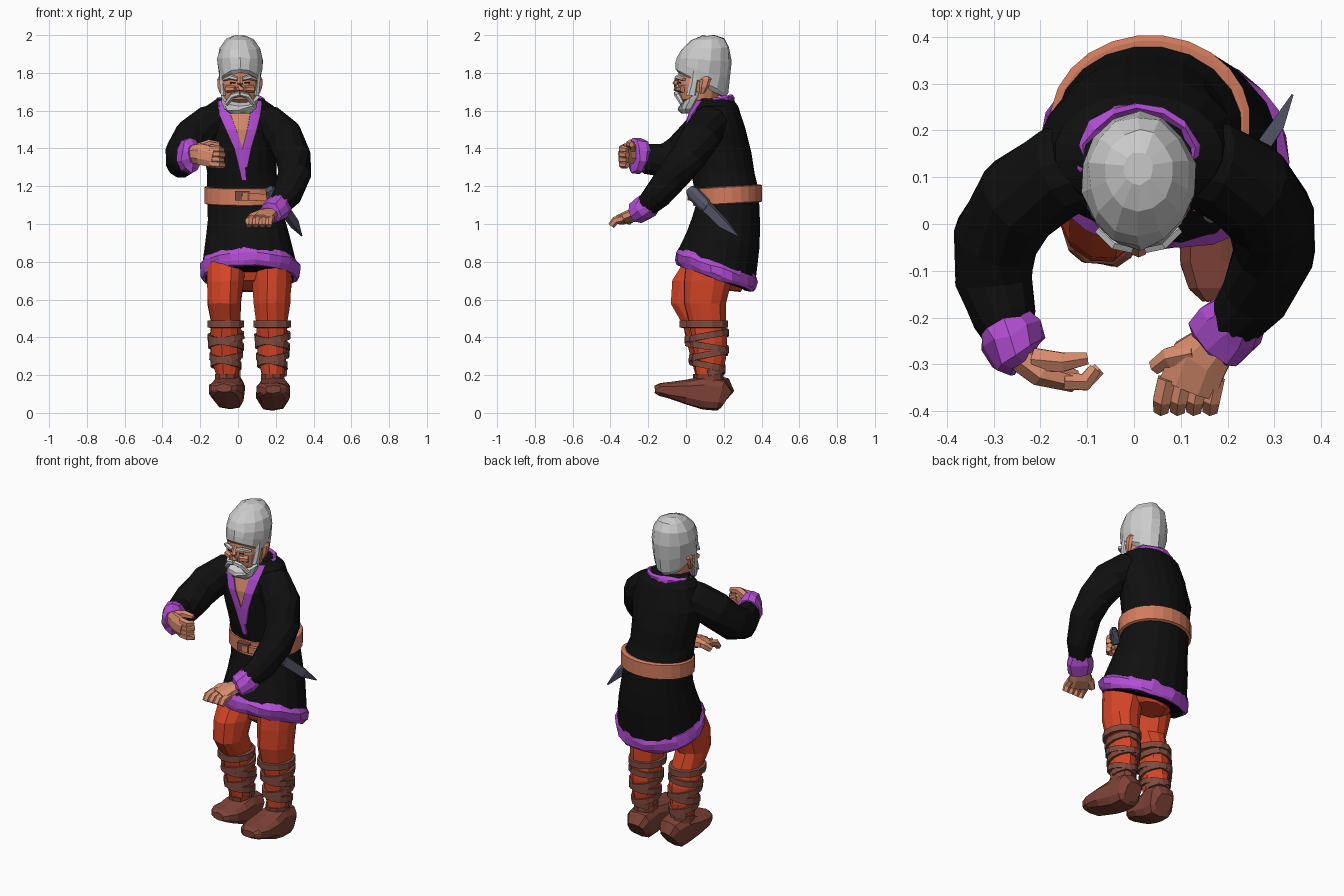
import bpy, bmesh, math, random
from mathutils import Vector

random.seed(4)


def mat(name, r, g, b):
    m = bpy.data.materials.new(name)
    m.diffuse_color = (r, g, b, 1)
    return m


BLACK = mat("black_cloth", .005, .005, .005)
PURPLE = mat("purple_trim", .45, .075, .66)
RED = mat("red_cloth", .67, .06, .02)
BROWN = mat("boot_leather", .21, .055, .038)
STRAP = mat("strap_leather", .21, .07, .05)
SKIN = mat("skin", .68, .26, .15)
BELT = mat("belt_leather", .64, .2, .11)
STEEL = mat("dark_steel", .09, .09, .14)
DARK = mat("dark_eye", .08, .03, .02)


def build(name, rings, material, jitter=0.0, cap=True):
    """Skin a list of point rings into a mesh object."""
    bm = bmesh.new()
    rows = []
    for ring in rings:
        rows.append([bm.verts.new(p + Vector([random.uniform(-jitter, jitter) for _ in range(3)]))
                     for p in ring])
    n = len(rows[0])
    for a, b in zip(rows, rows[1:]):
        for i in range(n if cap else n - 1):
            j = (i + 1) % n
            bm.faces.new((a[i], a[j], b[j], b[i]))
    if cap:
        bm.faces.new(rows[0])
        bm.faces.new(rows[-1])
    bmesh.ops.recalc_face_normals(bm, faces=bm.faces)
    me = bpy.data.meshes.new(name)
    bm.to_mesh(me)
    bm.free()
    if material:
        me.materials.append(material)
    ob = bpy.data.objects.new(name, me)
    bpy.context.collection.objects.link(ob)
    return ob


def loft(name, secs, material, n=16, jitter=0.0):
    """Level elliptical sections (x, y, z, rx, ry, slope along y)."""
    rings = []
    for s in secs:
        x, y, z, rx, ry = s[:5]
        k = s[5] if len(s) > 5 else 0
        angs = [2 * math.pi * (i + .5) / n for i in range(n)]
        rings.append([Vector((x + rx * math.cos(a), y + ry * math.sin(a), z + k * ry * math.sin(a)))
                      for a in angs])
    return build(name, rings, material, jitter)


def tube(name, pts, material, n=8, jitter=0.0, power=1.0):
    """Path points (x, y, z, side radius, upright radius); power below 1 squares the section."""
    ps = [Vector(p[:3]) for p in pts]
    sq = lambda c: math.copysign(abs(c) ** power, c)
    rings = []
    for i, p in enumerate(pts):
        t = (ps[min(i + 1, len(ps) - 1)] - ps[max(i - 1, 0)]).normalized()
        u = t.cross(Vector((0, 0, 1))).normalized()
        v = u.cross(t)
        ru, rv = p[3], p[-1]
        angs = [2 * math.pi * (k + .5) / n for k in range(n)]
        rings.append([ps[i] + u * ru * sq(math.cos(a)) + v * rv * sq(math.sin(a)) for a in angs])
    return build(name, rings, material, jitter)


def section_at(secs, z):
    for a, b in zip(secs, secs[1:]):
        if b[2] <= z <= a[2]:
            f = (a[2] - z) / (a[2] - b[2])
            return [a[i] + f * (b[i] - a[i]) for i in range(5)]
    return secs[0][:5]


# Tunic, hem, lining and belt
torso = [(.01, .15, 1.665, .12, .095), (.01, .155, 1.625, .18, .122), (.01, .16, 1.5, .215, .158),
         (.01, .178, 1.38, .195, .17), (.02, .195, 1.27, .185, .17), (.035, .215, 1.18, .203, .172),
         (.035, .22, 1.1, .2, .17), (.045, .212, 1.02, .207, .182, -.08),
         (.053, .197, .92, .226, .195, -.2), (.06, .165, .79, .25, .208, -.36)]
loft("tunic", torso, BLACK, 20)
loft("tunic_hem", [(.06, .165, .8, .248, .206, -.36), (.062, .16, .775, .266, .216, -.36),
                   (.062, .157, .735, .266, .214, -.36), (.062, .155, .712, .25, .2, -.36)],
     PURPLE, 24, .007)
loft("tunic_lining", [(.06, .155, .73, .235, .19, -.36), (.06, .155, .708, .235, .188, -.36)], BLACK, 24)
loft("belt", [(.035, .22, 1.105, .2, .172, .06), (.035, .22, 1.11, .214, .184, .06),
              (.035, .22, 1.195, .214, .184, .06), (.035, .22, 1.2, .2, .172, .06)], BELT, 24)
tube("buckle", [(-.015, .027, 1.15, .02, .035), (.06, .027, 1.15, .02, .035)], STRAP, 4)
tube("belt_end", [(.02, .02, 1.145, .018, .028), (.15, .045, 1.14, .018, .026)], BELT, 4)


# Open neckline: patches lying on the chest
def chest_patch(name, rows, material, lift):
    rings = []
    for z, x0, x1 in rows:
        cx, cy, _, rx, ry = section_at(torso, z)
        xs = [x0 + (x1 - x0) * i / 4 for i in range(5)]
        rings.append([Vector((x, cy - lift - ry * math.sqrt(max(0, 1 - ((x - cx) / rx) ** 2)), z))
                      for x in xs])
    return build(name, rings, material, cap=False)


chest_patch("bare_chest", [(1.64, -.08, .1), (1.58, -.06, .085), (1.5, -.03, .06), (1.4, .01, .035)],
            SKIN, .008)
for nm, rows in (("collar_left", [(1.655, -.105, -.06), (1.58, -.1, -.04), (1.5, -.065, -.01),
                                  (1.4, -.02, .025), (1.3, .005, .04), (1.23, .02, .045)]),
                 ("collar_right", [(1.655, .08, .125), (1.58, .065, .12), (1.5, .05, .1),
                                   (1.4, .025, .07), (1.3, .03, .05)])):
    ob = chest_patch(nm, rows, PURPLE, .015)
    sol = ob.modifiers.new("thickness", "SOLIDIFY")
    sol.thickness = .012
arc = [math.radians(a) for a in range(-40, 221, 26)]
tube("neck_collar", [(.01 + .118 * math.cos(a), .15 + .094 * math.sin(a), 1.645 + .012 * math.sin(a),
                      .014, .026) for a in arc], PURPLE, 6, .006)

# Arms, cuffs and hands
tube("sleeve_left", [(-.06, .14, 1.56, .09), (-.15, .115, 1.53, .1), (-.24, .055, 1.46, .1, .105),
                     (-.295, -.03, 1.37, .093, .102), (-.3, -.12, 1.335, .085, .092),
                     (-.277, -.2, 1.345, .07, .084), (-.268, -.235, 1.36, .055, .07)], BLACK, 12)
tube("sleeve_right", [(.07, .14, 1.56, .09), (.16, .125, 1.53, .1), (.24, .08, 1.465, .103),
                      (.292, .015, 1.36, .095), (.3, -.06, 1.265, .088), (.262, -.15, 1.155, .076),
                      (.215, -.21, 1.095, .06)], BLACK, 12)
tube("cuff_left", [(-.277, -.21, 1.36, .06, .075), (-.265, -.24, 1.362, .07, .098),
                   (-.245, -.28, 1.365, .064, .092), (-.235, -.29, 1.365, .04, .05)], PURPLE, 10, .007)
tube("cuff_right", [(.232, -.19, 1.112, .06, .06), (.21, -.215, 1.085, .077, .066),
                    (.175, -.255, 1.06, .07, .062), (.165, -.265, 1.055, .045, .035)], PURPLE, 10, .007)
tube("palm_left", [(-.26, -.265, 1.37, .04, .045), (-.2, -.315, 1.37, .034, .06),
                   (-.13, -.335, 1.355, .026, .06)], SKIN, 8)
tube("palm_right", [(.19, -.24, 1.065, .045, .03), (.14, -.29, 1.042, .068, .034),
                    (.115, -.35, 1.022, .068, .028)], SKIN, 8)
for i in range(4):
    z = 1.315 + .027 * i
    tube("finger_left", [(-.15, -.335, z + .005, .021), (-.105, -.338, z, .021),
                         (-.075 - .008 * (i % 2), -.31, z - .004, .016)], SKIN, 6)
    x = .06 + .035 * i
    tube("finger_right", [(x + .01, -.33, 1.03, .022), (x, -.375, 1.018, .022),
                          (x - .002, -.396, .99, .018)], SKIN, 6)
tube("thumb_left", [(-.21, -.29, 1.4, .028), (-.15, -.295, 1.425, .023), (-.1, -.287, 1.42, .015)], SKIN, 6)
tube("thumb_right", [(.13, -.275, 1.05, .03), (.075, -.285, 1.035, .024), (.045, -.305, 1.01, .018)], SKIN, 6)

# Head, hair, beard and face
loft("head", [(.01, .125, 1.56, .075, .08), (.01, .11, 1.62, .075, .085), (.01, .07, 1.66, .09, .1),
              (.01, .07, 1.74, .104, .115), (.01, .085, 1.84, .1, .12)], SKIN, 14)
loft("hair", [(.01, .08, 1.735, .09, .122, -.55), (.01, .083, 1.755, .108, .137, -.45),
              (.01, .09, 1.81, .118, .144, -.28), (.01, .096, 1.87, .122, .142, -.08),
              (.01, .103, 1.93, .107, .128, .06), (.01, .112, 1.977, .072, .088, .06),
              (.01, .12, 1.996, .03, .035)], None, 14, .004)
loft("beard", [(.01, .005, 1.585, .055, .03), (.01, .012, 1.61, .085, .05, .2),
               (.01, .032, 1.655, .097, .075, .6), (.01, .04, 1.685, .104, .076, .8),
               (.01, .05, 1.69, .09, .06, .8)], None, 14, .004)
tube("nose", [(.01, -.035, 1.785, .012, .012), (.01, -.058, 1.742, .018, .014),
              (.01, -.055, 1.715, .024, .014), (.01, -.035, 1.705, .018, .01)], SKIN, 6)
for s in (-1, 1):
    x = lambda d: .01 + s * d
    tube("brow", [(x(.014), -.05, 1.768, .014, .011), (x(.05), -.042, 1.778, .015, .014),
                  (x(.085), -.01, 1.765, .012, .009)], None, 6)
    tube("eye", [(x(.025), -.04, 1.748, .005), (x(.052), -.03, 1.747, .005)], DARK, 6)
    tube("cheek", [(x(.025), -.04, 1.715, .016), (x(.07), -.015, 1.715, .02)], SKIN, 6)
    tube("moustache", [(x(0), -.052, 1.69, .014, .015), (x(.04), -.042, 1.678, .016, .015),
                       (x(.072), -.02, 1.635, .012)], None, 6)
    loft("sideburn", [(x(.085), .03, 1.68, .018, .03), (x(.093), .045, 1.75, .017, .024),
                      (x(.095), .055, 1.81, .016, .03)], None, 6)
    loft("ear", [(x(.097), .085, 1.69, .01, .012), (x(.106), .095, 1.725, .014, .024),
                 (x(.108), .105, 1.765, .014, .03), (x(.102), .11, 1.785, .008, .015)], SKIN, 6)


# Legs with spiral straps, and boots
def leg(side, secs, heel, turn, length):
    loft("trouser_" + side, secs, RED, 12, .005)
    cx, cy, _, rx, ry = section_at(secs, .47)
    loft("top_strap_" + side, [(cx, cy, .45, rx, ry), (cx, cy, .452, rx + .016, ry + .016),
                               (cx, cy, .488, rx + .016, ry + .016), (cx, cy, .49, rx, ry)], STRAP, 12)
    for d in (1, -1):
        pts = []
        for i in range(31):
            f = i / 30
            z = .43 - .22 * f
            x, y, _, rx, ry = section_at(secs, z)
            a = d * f * 2.2 * 2 * math.pi + 1.2
            pts.append((x + (rx + .005) * math.cos(a), y + (ry + .005) * math.sin(a), z, .01, .024))
        tube("leg_strap_" + side, pts, STRAP, 4)
    # distance forward of heel, height, half width, half height
    shape = [(0, .075, .05, .052), (.03, .095, .075, .087), (.12, .108, .08, .09),
             (.21, .112, .093, .068), (.3, .12, .092, .044), (.355, .126, .07, .032),
             (.38, .126, .04, .02)]
    dx, dy = -math.sin(turn) * length, -math.cos(turn) * length
    tube("boot_" + side, [(heel[0] + dx * d, heel[1] + dy * d, heel[2] + z, w, h)
                          for d, z, w, h in shape], BROWN, 10, .003, .65)
    loft("boot_top_" + side, [(secs[-2][0], secs[-2][1], .205, .066, .078),
                              (secs[-1][0], secs[-1][1], .12, .064, .078)], BROWN, 10)


leg("right", [(.18, .15, .82, .11, .15), (.18, .115, .7, .105, .128), (.18, .1, .58, .1, .112),
              (.18, .11, .48, .087, .1), (.183, .125, .38, .084, .095), (.183, .125, .28, .074, .084),
              (.185, .12, .2, .06, .07), (.185, .125, .12, .057, .07)], (.186, .215, -.002), 0, 1)
leg("left", [(-.06, .13, .82, .105, .13), (-.065, .055, .7, .1, .13), (-.072, .03, .58, .092, .114),
             (-.065, .075, .48, .084, .1), (-.063, .1, .38, .087, .095), (-.063, .11, .28, .075, .084),
             (-.06, .115, .2, .06, .07), (-.06, .12, .12, .057, .07)], (-.035, .22, .006), .13, .81)
loft("trouser_seat", [(.06, .18, .82, .2, .16), (.06, .19, .7, .17, .13), (.06, .21, .645, .09, .08)],
     RED, 12, .005)

# Sheathed dagger at the hip
tube("dagger_sheath", [(.165, .02, 1.185, .02, .025), (.175, .035, 1.165, .026, .04),
                       (.225, .1, 1.1, .028, .04), (.24, .115, 1.085, .02, .03)], STEEL, 8)
tube("dagger_blade", [(.237, .112, 1.09, .022, .038), (.3, .2, 1.0, .02, .034),
                      (.338, .275, .937, .003, .004)], STEEL, 4)
